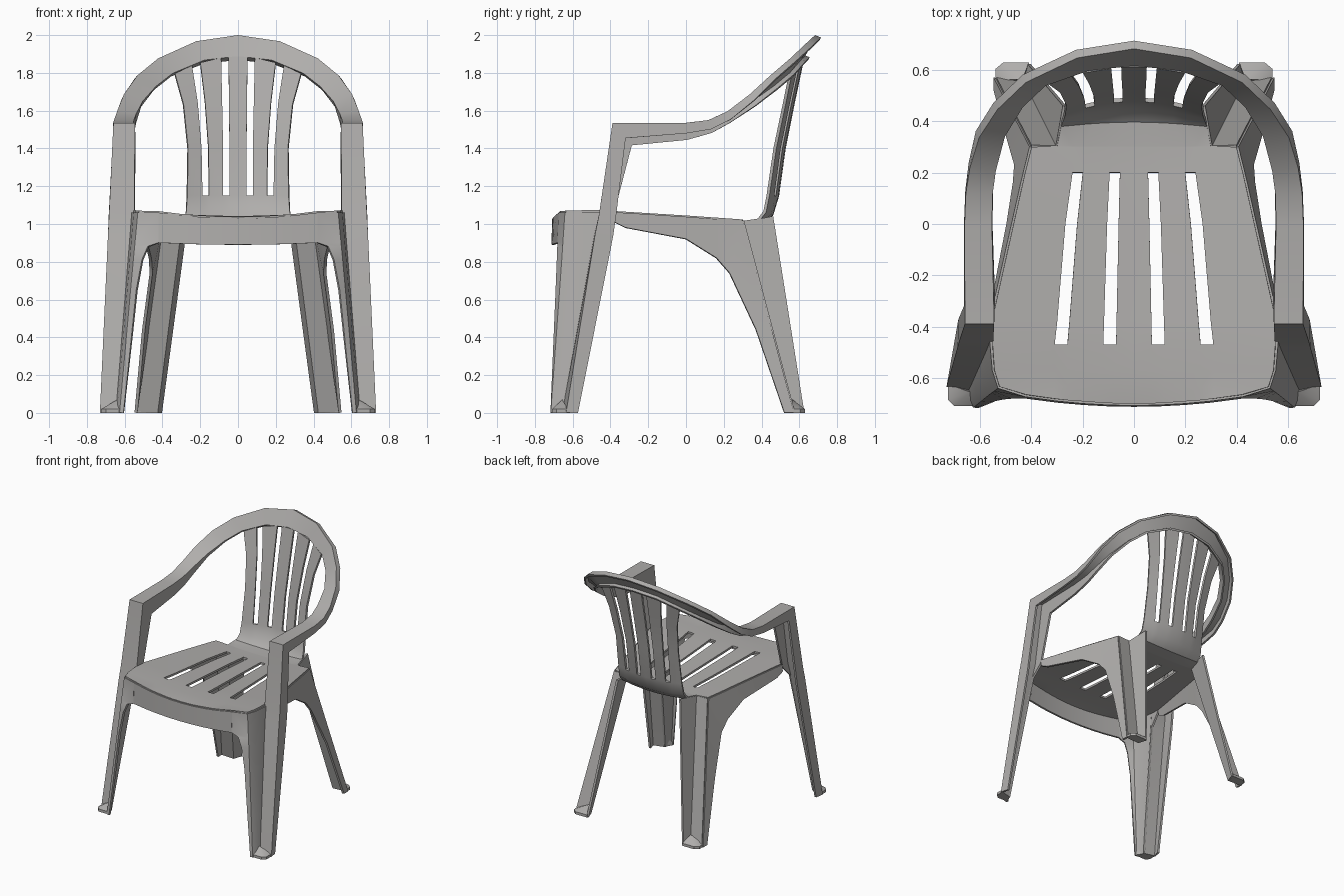
import bpy
import bmesh
from mathutils import Vector

cube = bpy.data.objects.get("Cube")
if cube:
    bpy.data.objects.remove(cube, do_unlink=True)

plastic = bpy.data.materials.new("grey_plastic")
plastic.use_nodes = True
GREY = (0.43, 0.42, 0.41, 1.0)
plastic.diffuse_color = GREY
plastic.node_tree.nodes["Principled BSDF"].inputs["Base Color"].default_value = GREY


def finish(name, bm, thickness=0.0):
    """Turn a right-hand half into a mirrored, thickened, shaded object."""
    bmesh.ops.recalc_face_normals(bm, faces=bm.faces)
    mesh = bpy.data.meshes.new(name)
    bm.to_mesh(mesh)
    bm.free()
    obj = bpy.data.objects.new(name, mesh)
    bpy.context.collection.objects.link(obj)
    mesh.materials.append(plastic)
    mirror = obj.modifiers.new("mirror", "MIRROR")
    mirror.use_clip = True
    if thickness:
        shell = obj.modifiers.new("shell", "SOLIDIFY")
        shell.thickness = thickness
        shell.offset = 0
    bpy.ops.object.select_all(action="DESELECT")
    obj.select_set(True)
    bpy.context.view_layer.objects.active = obj
    bpy.ops.object.convert(target="MESH")
    for v in obj.data.vertices:
        v.co.z = min(max(v.co.z, 0), 2)
    bpy.ops.object.shade_smooth_by_angle(angle=0.6)
    return obj


def sheet(name, rows, skip=lambda r, c: False, thickness=0.016):
    """Skin a grid of points, leaving out the skipped cells."""
    bm = bmesh.new()
    grid = [[bm.verts.new(p) for p in row] for row in rows]
    for r in range(len(grid) - 1):
        for c in range(len(grid[r]) - 1):
            if not skip(r, c):
                bm.faces.new((grid[r][c], grid[r][c + 1],
                              grid[r + 1][c + 1], grid[r + 1][c]))
    return finish(name, bm, thickness)


def toe(name, outline, apex):
    """Low foot plate rising to a point in the corner of the leg."""
    bm = bmesh.new()
    low = [bm.verts.new((x, y, 0)) for x, y in outline]
    high = [bm.verts.new((x, y, 0.02)) for x, y in outline]
    tip = bm.verts.new(apex)
    bm.faces.new(low)
    for i in range(len(low)):
        j = (i + 1) % len(low)
        bm.faces.new((low[i], low[j], high[j], high[i]))
        bm.faces.new((high[i], high[j], tip))
    return finish(name, bm)


# Seat and back: y, z, bow in y, bow in z, then slot edges and outer edge
SEAT_FRONT = (0.07, 0.12, 0.26, 0.31)
SEAT_REAR = (0.055, 0.095, 0.2, 0.24)
BACK_LOW = (0.045, 0.08, 0.155, 0.19)
profile = [
    (-0.7, 1.03, 0.19, 0.17, SEAT_FRONT, 0.42),
    (-0.635, 1.035, 0, 0.1, SEAT_FRONT, 0.525),
    (-0.57, 1.035, 0, 0.1, SEAT_FRONT, 0.545),
    (-0.47, 1.035, 0, 0.1, SEAT_FRONT, 0.552),
    (-0.38, 1.03, 0, 0.1, (0.068, 0.117, 0.252, 0.3), 0.555),
    (0, 1.015, 0, 0.1, (0.06, 0.105, 0.222, 0.268), 0.47),
    (0.2, 1.005, 0, 0.1, SEAT_REAR, 0.425),
    (0.3, 1.0, 0, 0.1, SEAT_REAR, 0.4),
    (0.304, 1.0, 0, 0.1, SEAT_REAR, 0.3),
    (0.4, 1.005, -0.2, 0.2, BACK_LOW, 0.285),
    (0.455, 1.05, -0.5, 0.2, BACK_LOW, 0.275),
    (0.485, 1.15, -0.7, 0, BACK_LOW, 0.27),
    (0.52, 1.4, -0.7, 0, (0.045, 0.08, 0.157, 0.195), 0.266),
    (0.57, 1.65, -0.6, -0.2, (0.048, 0.085, 0.175, 0.215), 0.29),
    (0.62, 1.885, -0.6, -0.8, (0.05, 0.09, 0.2, 0.245), 0.335),
]
rows = [[(x, y + by * x * x, z + bz * x * x) for x in (0, *slots, edge)]
        for y, z, by, bz, slots, edge in profile]
sheet("seat_and_back", rows,
      lambda r, c: c in (1, 3) and (3 <= r <= 5 or r >= 11))

# Front leg, armrest and top rim: outer edge, inner edge, flange depths
rail = [
    ((0.725, -0.63, 0), (0.64, -0.65, 0), 0.06, 0),
    ((0.682, -0.475, 0.95), (0.565, -0.478, 0.95), 0.09, 0.01),
    ((0.677, -0.455, 1.05), (0.555, -0.455, 1.05), 0.085, 0.07),
    ((0.655, -0.385, 1.53), (0.55, -0.385, 1.53), 0.1, 0.15),
    ((0.655, 0, 1.53), (0.56, 0, 1.53), 0.05, 0.085),
    ((0.65, 0.12, 1.545), (0.557, 0.12, 1.545), 0.045, 0.065),
    ((0.635, 0.22, 1.59), (0.545, 0.21, 1.58), 0.04, 0.05),
    ((0.6, 0.34, 1.68), (0.51, 0.345, 1.65), 0.035, 0.035),
    ((0.53, 0.45, 1.78), (0.44, 0.46, 1.73), 0.03, 0.03),
    ((0.42, 0.555, 1.87), (0.35, 0.545, 1.8), 0.03, 0.03),
    ((0.22, 0.65, 1.96), (0.18, 0.605, 1.87), 0.03, 0.03),
    ((0, 0.685, 1.995), (0, 0.625, 1.89), 0.03, 0.03),
]
mids = [(Vector(o) + Vector(i)) / 2 for o, i, *_ in rail]
rows = []
for k, (outer, inner, deep_out, deep_in) in enumerate(rail):
    outer, inner = Vector(outer), Vector(inner)
    before = (mids[k] - mids[max(k - 1, 0)]).normalized()
    after = (mids[min(k + 1, len(mids) - 1)] - mids[k]).normalized()
    along = Vector((-1, 0, 0)) if k == len(rail) - 1 else before + after
    down = along.cross(outer - inner).normalized()
    rows.append([inner + down * deep_in, inner, outer, outer + down * deep_out])
sheet("front_legs_arms_and_rim", rows)

# Inner panels of the front legs, curving into the front apron
rows = []
for x, z in ((0.42, 1.06), (0.42, 0.9), (0.475, 0.88), (0.505, 0.81),
             (0.535, 0.65), (0.572, 0.3), (0.605, 0)):
    t = 1 - z / 1.06
    top = [Vector(p) for p in ((0, -0.667, 0), (0.525, -0.635, 0),
                               (0.545, -0.57, 0), (0.555, -0.455, 0))]
    foot = [Vector(p) for p in ((0, -0.71, 0), (0.622, -0.71, 0),
                                (0.633, -0.69, 0), (0.64, -0.65, 0))]
    row = [a.lerp(b, t) + Vector((0, 0, z)) for a, b in zip(top, foot)]
    row[0].x = x
    rows.append(row)
sheet("front_leg_panels", rows)

# Apron under the front edge of the seat
rows = [[(x, -0.7 + 0.19 * x * x, 1.03 + 0.17 * x * x),
         (x, -0.705 + 0.18 * x * x, 0.89 + 0.06 * x * x)]
        for x in (0, 0.1, 0.2, 0.3, 0.42)]
sheet("front_apron", rows)

# Side webs sweeping from the seat edge down the rear legs
upper = [(0.555, -0.38, 1.06), (0.542, -0.32, 1.058), (0.47, 0, 1.037),
         (0.434, 0.16, 1.025), (0.4, 0.3, 1.016), (0.478, 0.45, 0.45),
         (0.54, 0.57, 0)]
lower = [(0.56, -0.38, 1.01), (0.552, -0.32, 0.98), (0.49, 0, 0.92),
         (0.465, 0.16, 0.82), (0.46, 0.23, 0.74), (0.5, 0.37, 0.44),
         (0.54, 0.52, 0)]
sheet("side_webs", list(zip(upper, lower)))

# Rear leg channels: two faces meeting in an inner corner
sheet("rear_legs", [
    [(0.4, 0.3, 1.016), (0.3, 0.3, 1.01), (0.27, 0.46, 1.04)],
    [(0.54, 0.57, 0), (0.43, 0.56, 0), (0.41, 0.625, 0)],
])

# Feet
toe("front_feet", [(0.605, -0.71), (0.7, -0.71), (0.725, -0.685),
                   (0.725, -0.625), (0.64, -0.645)], (0.64, -0.655, 0.07))
toe("rear_feet", [(0.54, 0.56), (0.54, 0.605), (0.51, 0.63),
                  (0.41, 0.63), (0.43, 0.555)], (0.435, 0.565, 0.07))
